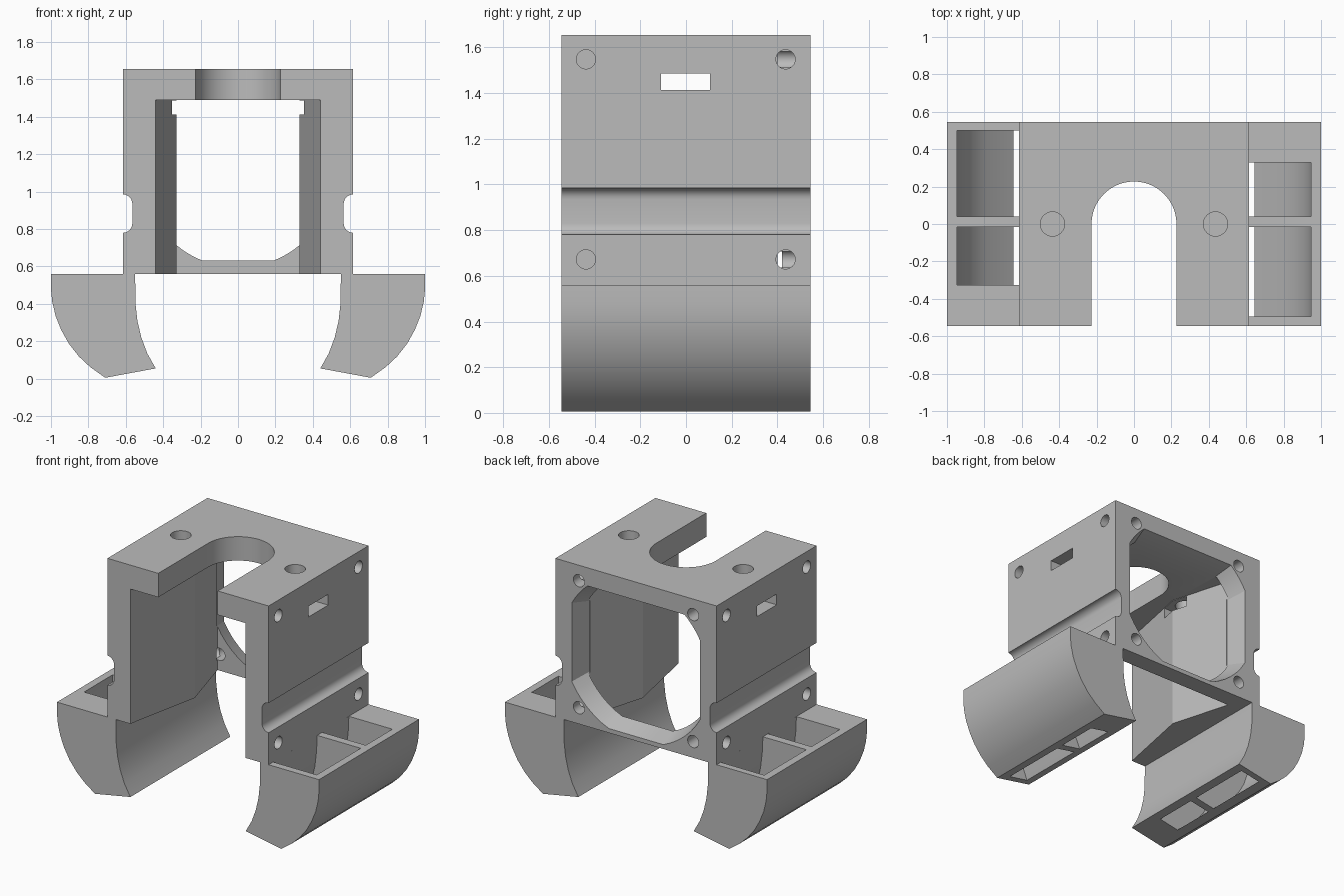
import bpy, bmesh, math
from mathutils import Vector

if "Cube" in bpy.data.objects:
    bpy.data.objects.remove(bpy.data.objects["Cube"], do_unlink=True)

grey = bpy.data.materials.new("plain_grey")
grey.use_nodes = True
grey.diffuse_color = (0.5, 0.5, 0.5, 1)
grey.node_tree.nodes["Principled BSDF"].inputs["Base Color"].default_value = (0.5, 0.5, 0.5, 1)


def loft(name, rings):
    """Solid skinned through rings of equal length."""
    bm = bmesh.new()
    rows = [[bm.verts.new(p) for p in ring] for ring in rings]
    n = len(rows[0])
    bm.faces.new(rows[0])
    bm.faces.new(rows[-1])
    for a, b in zip(rows, rows[1:]):
        for i in range(n):
            j = (i + 1) % n
            bm.faces.new((a[i], a[j], b[j], b[i]))
    bmesh.ops.recalc_face_normals(bm, faces=bm.faces)
    mesh = bpy.data.meshes.new(name)
    bm.to_mesh(mesh)
    bm.free()
    ob = bpy.data.objects.new(name, mesh)
    bpy.context.collection.objects.link(ob)
    ob.data.materials.append(grey)
    return ob


def prism(name, pts, axis, lo, hi):
    """Extrude a 2D outline along an axis."""
    def place(p, t):
        q = list(p)
        q.insert("xyz".index(axis), t)
        return Vector(q)
    return loft(name, [[place(p, t) for p in pts] for t in (lo, hi)])


def circle(u, v, r, n=32):
    return [(u + r * math.cos(math.tau * i / n), v + r * math.sin(math.tau * i / n)) for i in range(n)]


def rect(u0, u1, v0, v1):
    return [(u0, v0), (u1, v0), (u1, v1), (u0, v1)]


def mirrored(half):
    return half + [(-x, v) for x, v in reversed(half)]


def cut(ob, cutters):
    """Subtract cutters, bake the result and remove the helpers."""
    for c in cutters:
        c.hide_render = True
        m = ob.modifiers.new("cut", "BOOLEAN")
        m.operation, m.solver, m.object = "DIFFERENCE", "EXACT", c
    bpy.context.view_layer.update()
    deps = bpy.context.evaluated_depsgraph_get()
    mesh = bpy.data.meshes.new_from_object(ob.evaluated_get(deps))
    ob.modifiers.clear()
    ob.data = mesh
    for c in cutters:
        bpy.data.objects.remove(c, do_unlink=True)
    bpy.ops.object.select_all(action="DESELECT")
    ob.select_set(True)
    bpy.context.view_layer.objects.active = ob
    bpy.ops.object.shade_smooth_by_angle(angle=math.radians(25))


DEPTH = 0.545
WIDE = 0.615
FAN_Z = 1.11


def corner_arc(u, v, r, a0, a1, n=6):
    steps = [math.radians(a0 + (a1 - a0) * i / n) for i in range(n + 1)]
    return [(u + r * math.cos(a), v + r * math.sin(a)) for a in steps]


# Housing block with a rounded groove along each side
groove = corner_arc(WIDE, 0.83, 0.05, 270, 180) + corner_arc(WIDE, 0.935, 0.05, 180, 90)
body = prism("housing", mirrored([(WIDE, 0.56)] + groove + [(WIDE, 1.655)]), "y", -DEPTH, DEPTH)


# Rounded-corner duct opening in the back plate
def duct(y, r, w, low, high):
    ring = []
    for sx, sz, h in ((1, 1, high), (-1, 1, high), (-1, -1, low), (1, -1, low)):
        a0, a1 = math.acos(w / r), math.asin(h / r)
        arc = [a0 + (a1 - a0) * i / 6 for i in range(7)]
        pts = [Vector((sx * r * math.cos(a), y, FAN_Z + sz * r * math.sin(a))) for a in arc]
        ring += pts if sx == sz else pts[::-1]
    return ring


inner = duct(0.41, 0.512, 0.45, 0.475, 0.379)
outer = duct(DEPTH, 0.56, 0.49, 0.52, 0.42)
past = [b + (b - a) * 0.1 for a, b in zip(inner, outer)]
cutters = [loft("duct_cutter", [inner, outer, past])]

# Waisted chamber, open at the front and below
waist = [(0.44, -0.6), (0.44, -DEPTH), (0.33, 0), (0.45, 0.42)]
cutters.append(prism("chamber_cutter", mirrored(waist), "z", 0.5, 1.49))

# U-shaped notch in the top
notch = [(0.227, -0.6)] + corner_arc(0, 0, 0.227, 0, 180, 32) + [(-0.227, -0.6)]
cutters.append(prism("notch_cutter", notch, "z", 1.45, 1.7))

# Nut slots and screw holes
cutters.append(prism("slot_cutter", rect(-0.11, 0.105, 1.413, 1.487), "x", -0.7, 0.7))
for s in (-1, 1):
    cutters.append(prism("top_hole_cutter", circle(s * 0.436, 0, 0.065), "z", 1.3, 1.7))
    for z in (0.672, 1.548):
        cutters.append(prism("back_hole_cutter", circle(s * 0.436, z, 0.042), "y", 0.4, 0.6))
        for y in (-0.438, 0.436):
            cutters.append(prism("side_hole_cutter", circle(y, z, 0.042), "x", *sorted((s * 0.46, s * 0.7))))
cut(body, cutters)

# Curved side legs, each with two hollow pockets open at top and bottom
leg_outline = [(0.55, 0.56), (1, 0.56), (1, 0.48), (0.993, 0.41), (0.975, 0.335), (0.945, 0.26), (0.905, 0.188),
               (0.85, 0.118), (0.79, 0.062), (0.71, 0.005), (0.44, 0.055), (0.485, 0.135), (0.517, 0.22),
               (0.538, 0.31), (0.548, 0.4)]
pocket_outline = [(0.617, 0.6), (0.947, 0.6), (0.947, 0.47), (0.935, 0.39), (0.905, 0.3), (0.86, 0.22),
                  (0.79, 0.135), (0.645, 0.018), (0.6, -0.02), (0.47, -0.02), (0.53, 0.12), (0.57, 0.23),
                  (0.597, 0.34), (0.61, 0.45)]
pockets = {1: ((0.04, 0.33), (-0.495, -0.015)), -1: ((0.04, 0.5), (-0.325, -0.015))}
for side, label in ((1, "left"), (-1, "right")):
    leg = prism(label + "_leg", [(side * x, z) for x, z in leg_outline], "y", -DEPTH, DEPTH)
    holes = [prism("pocket_cutter", [(side * x, z) for x, z in pocket_outline], "y", a, b)
             for a, b in pockets[side]]
    cut(leg, holes)
